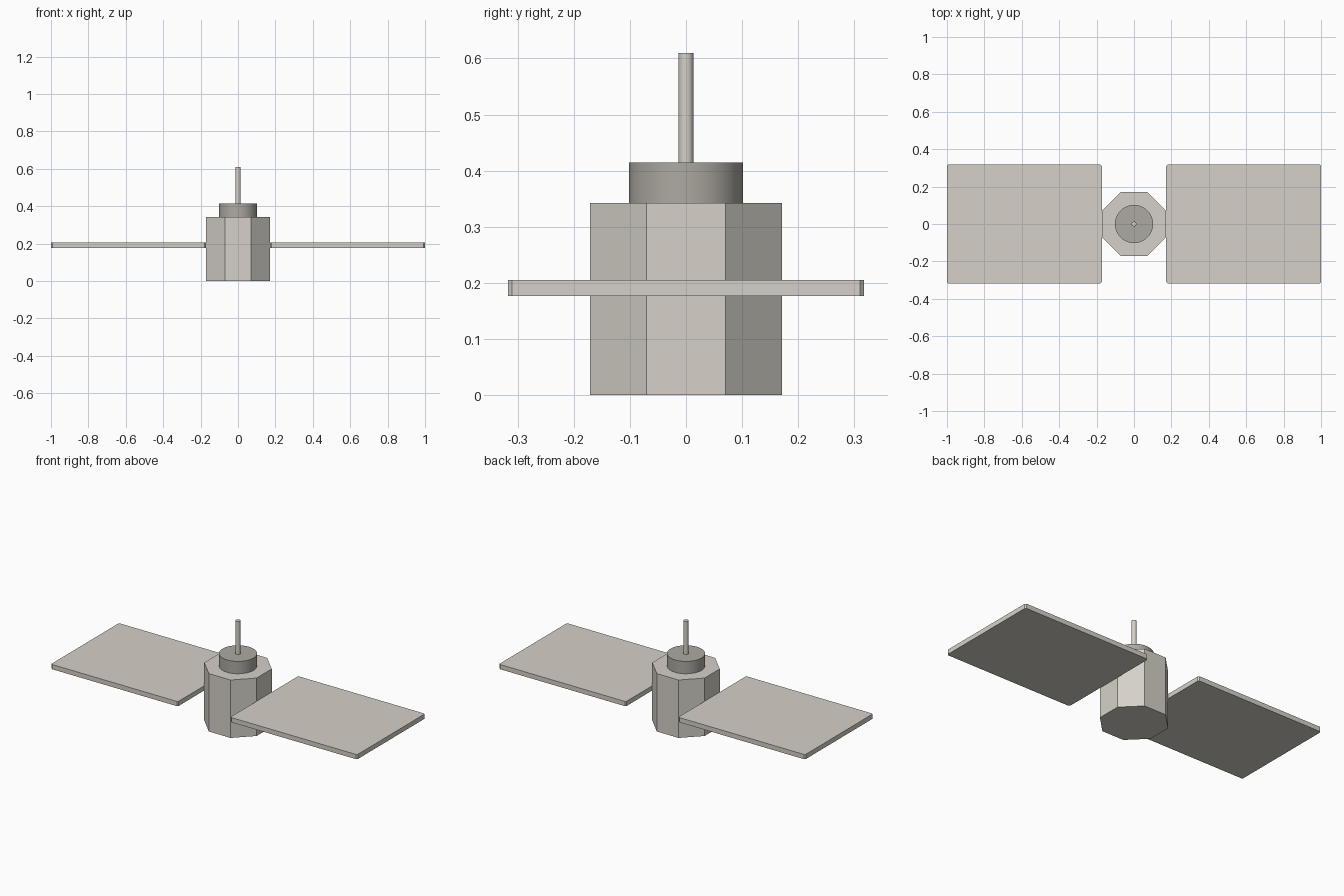
import bpy
import math

old = bpy.data.objects.get("Cube")
if old:
    bpy.data.objects.remove(old, do_unlink=True)


def make_material(name, color):
    mat = bpy.data.materials.new(name)
    mat.use_nodes = True
    mat.diffuse_color = (*color, 1)
    mat.node_tree.nodes["Principled BSDF"].inputs["Base Color"].default_value = (*color, 1)
    return mat


light_grey = make_material("light warm grey", (0.67, 0.64, 0.58))
dark_grey = make_material("dark warm grey", (0.42, 0.40, 0.36))


def cylinder(name, radius, bottom, top, sides, mat, turn=0, smooth=True):
    bpy.ops.mesh.primitive_cylinder_add(
        vertices=sides, radius=radius, depth=top - bottom,
        location=(0, 0, (bottom + top) / 2), rotation=(0, 0, turn))
    obj = bpy.context.object
    obj.name = name
    obj.data.materials.append(mat)
    if smooth:
        bpy.ops.object.shade_smooth_by_angle(angle=math.radians(30))
    return obj


# Octagonal body with a flat side to the front
half_width = 0.171
eighth = math.pi / 8
cylinder("body", half_width / math.cos(eighth), 0, 0.342, 8, light_grey, eighth, False)

# Round collar and antenna mast
cylinder("collar", 0.102, 0.342, 0.415, 48, dark_grey)
cylinder("antenna", 0.0135, 0.415, 0.61, 24, light_grey)

# Flat side panels with clipped corners
for side, name in ((1, "left_panel"), (-1, "right_panel")):
    bpy.ops.mesh.primitive_cube_add(size=1, location=(side * (1 + half_width) / 2, 0, 0.191))
    panel = bpy.context.object
    panel.name = name
    panel.scale = (1 - half_width, 0.634, 0.028)
    bpy.ops.object.transform_apply(location=False, rotation=False, scale=True)
    panel.data.materials.append(light_grey)

    # Bevel only the upright corner edges
    weights = panel.data.attributes.new("bevel_weight_edge", "FLOAT", "EDGE")
    for edge in panel.data.edges:
        a, b = (panel.data.vertices[i].co for i in edge.vertices)
        weights.data[edge.index].value = 1.0 if abs(a.z - b.z) > 0.01 else 0.0
    bevel = panel.modifiers.new("corners", "BEVEL")
    bevel.limit_method = "WEIGHT"
    bevel.width = 0.007
    bevel.segments = 1
